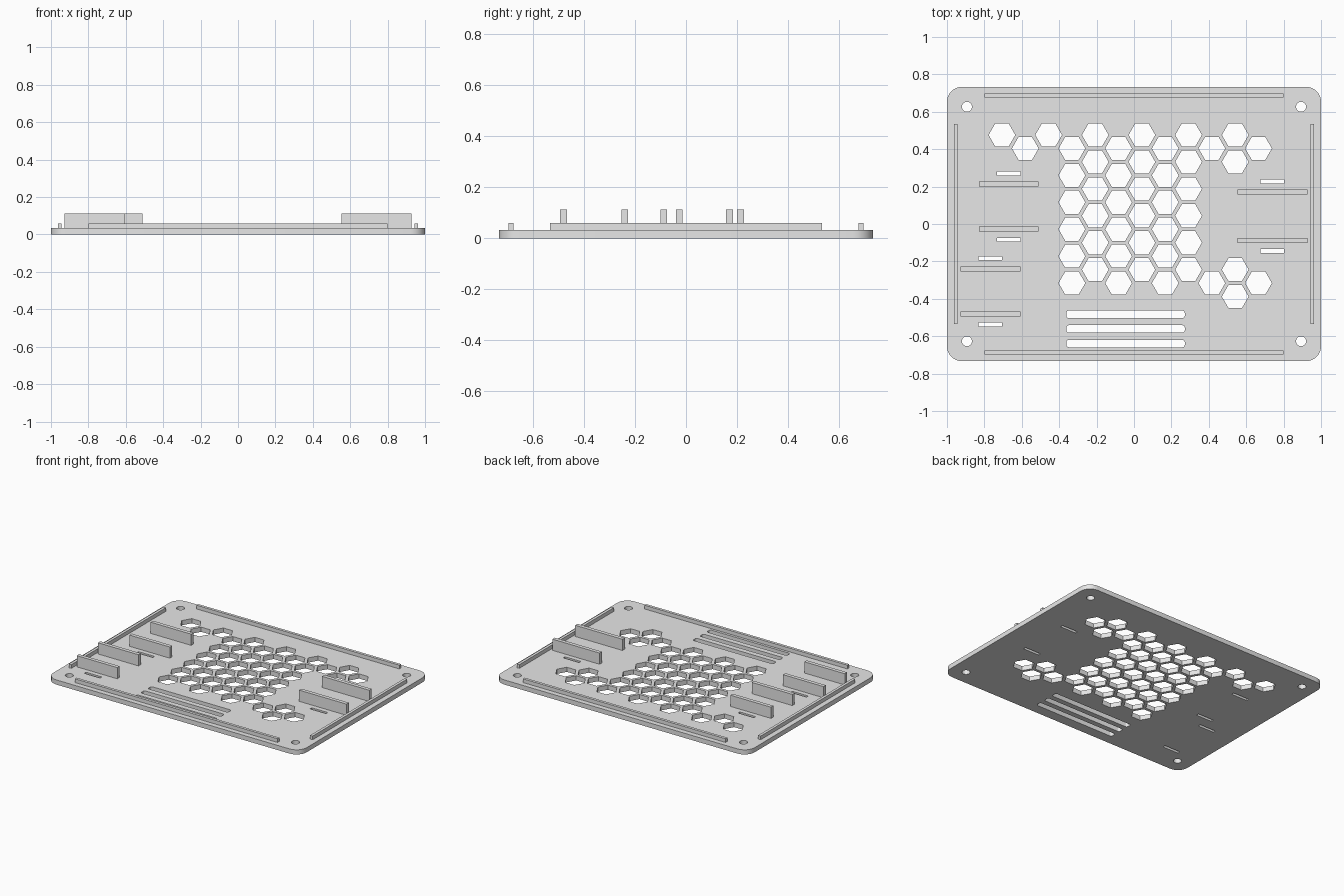
import bpy, bmesh
from math import pi, cos, sin, radians

cube = bpy.data.objects.get("Cube")
if cube:
    bpy.data.objects.remove(cube, do_unlink=True)

THICK, RIM_TOP, FIN_TOP = 0.0333, 0.06, 0.1133

grey = bpy.data.materials.new("light grey")
grey.use_nodes = True
grey.diffuse_color = (0.8, 0.8, 0.8, 1)
grey.node_tree.nodes["Principled BSDF"].inputs["Base Color"].default_value = (0.8, 0.8, 0.8, 1)


def polygon(cx, cy, r, sides):
    return [(cx + r * cos(2 * pi * i / sides), cy + r * sin(2 * pi * i / sides))
            for i in range(sides)]


def rounded_rect(cx, cy, w, h, r=0.0, steps=8):
    if r == 0:
        return [(cx + sx * w / 2, cy + sy * h / 2)
                for sx, sy in ((1, 1), (-1, 1), (-1, -1), (1, -1))]
    pts = []
    for k, (sx, sy) in enumerate(((1, 1), (-1, 1), (-1, -1), (1, -1))):
        for i in range(steps + 1):
            a = pi / 2 * (k + i / steps)
            pts.append((cx + sx * (w / 2 - r) + r * cos(a),
                        cy + sy * (h / 2 - r) + r * sin(a)))
    return pts


def bar(name, cx, cy, w, d, top):
    bpy.ops.mesh.primitive_cube_add(size=1, location=(cx, cy, (THICK + top) / 2))
    ob = bpy.context.object
    ob.name = name
    ob.scale = (w, d, top - THICK)
    bpy.ops.object.transform_apply(location=False, rotation=False, scale=True)
    ob.data.materials.append(grey)


# Plate outline, then every opening cut through it
loops = [rounded_rect(0, 0, 2, 1.4667, 0.08)]

# Corner screw holes
loops += [polygon(sx * 0.893, sy * 0.627, 0.0267, 24) for sx in (-1, 1) for sy in (-1, 1)]

# Honeycomb vents: column -> rows counted down from the top
PITCH = 0.144
columns = {0: [0], 1: [0], 2: [0], 9: [0, 5], 10: [0, 1, 5, 6], 11: [0, 5]}
for col in range(12):
    for row in columns.get(col, range(6)):
        x = -0.706 + col * PITCH * cos(pi / 6)
        y = 0.476 - PITCH * (row + 0.5 * (col % 2))
        loops.append(polygon(x, y, 0.0714, 6))

# Long vent slots
loops += [rounded_rect(-0.045, y, 0.633, 0.04, 0.013, 4) for y in (-0.483, -0.561, -0.639)]

# Fins (x, y, length) with a tie slot beside each one
fins = [(-0.67, 0.2133, 0.32, 1), (-0.67, -0.0267, 0.32, -1),
        (-0.768, -0.24, 0.32, 1), (-0.768, -0.48, 0.32, -1),
        (0.74, 0.1707, 0.3733, 1), (0.74, -0.0875, 0.3733, -1)]
loops += [rounded_rect(x, y + side * 0.057, 0.126, 0.02) for x, y, _, side in fins]

# Fill the outlines as a flat curve with thickness and turn it into a mesh
curve = bpy.data.curves.new("plate_outline", 'CURVE')
curve.dimensions = '2D'
curve.fill_mode = 'BOTH'
curve.extrude = THICK / 2
for pts in loops:
    spline = curve.splines.new('POLY')
    spline.points.add(len(pts) - 1)
    for p, (x, y) in zip(spline.points, pts):
        p.co = (x, y, 0, 1)
    spline.use_cyclic_u = True
outline = bpy.data.objects.new("plate_outline", curve)
bpy.context.collection.objects.link(outline)
bpy.context.view_layer.update()
mesh = bpy.data.meshes.new_from_object(
    outline.evaluated_get(bpy.context.evaluated_depsgraph_get()))
bpy.data.objects.remove(outline, do_unlink=True)

bm = bmesh.new()
bm.from_mesh(mesh)
bmesh.ops.remove_doubles(bm, verts=bm.verts, dist=0.0002)
bmesh.ops.translate(bm, verts=bm.verts, vec=(0, 0, THICK / 2))
bmesh.ops.recalc_face_normals(bm, faces=bm.faces)
bm.to_mesh(mesh)
bm.free()
mesh.materials.clear()
mesh.materials.append(grey)
plate = bpy.data.objects.new("base_plate", mesh)
bpy.context.collection.objects.link(plate)
bpy.ops.object.select_all(action='DESELECT')
plate.select_set(True)
bpy.context.view_layer.objects.active = plate
bpy.ops.object.shade_smooth_by_angle(angle=radians(30))

# Low rim strips along the four edges
for s, side, end in ((-1, "right", "front"), (1, "left", "back")):
    bar(end + "_rim", 0, s * 0.687, 1.6, 0.02, RIM_TOP)
    bar(side + "_rim", s * 0.953, 0, 0.02, 1.0667, RIM_TOP)

# Tall retaining fins
for i, (x, y, length, _) in enumerate(fins):
    bar("retaining_fin_%d" % (i + 1), x, y, length, 0.0267, FIN_TOP)
